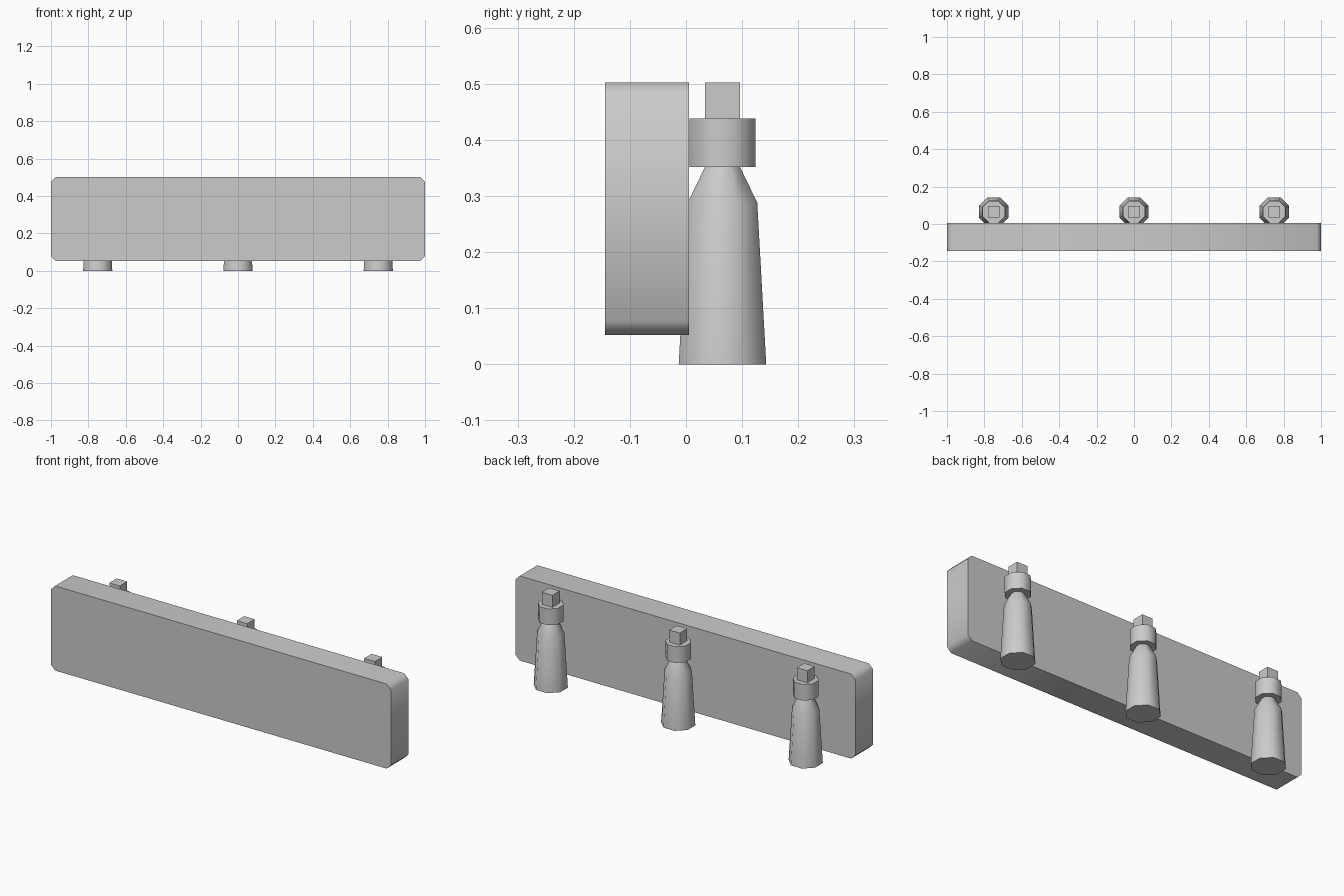
import bpy, bmesh, math

if "Cube" in bpy.data.objects:
    bpy.data.objects.remove(bpy.data.objects["Cube"])


def make_object(name, bm, angle=50):
    bmesh.ops.recalc_face_normals(bm, faces=bm.faces)
    mesh = bpy.data.meshes.new(name)
    bm.to_mesh(mesh)
    bm.free()
    ob = bpy.data.objects.new(name, mesh)
    bpy.context.collection.objects.link(ob)
    bpy.ops.object.select_all(action='DESELECT')
    ob.select_set(True)
    bpy.context.view_layer.objects.active = ob
    bpy.ops.object.shade_smooth_by_angle(angle=math.radians(angle))
    return ob


def loft(name, x, y, sides, profile, angle=50):
    """Stack flat-sided rings; profile holds (half width, z)."""
    bm = bmesh.new()
    rings = []
    for half, z in profile:
        r = half / math.cos(math.pi / sides)
        turn = [2 * math.pi * (i + 0.5) / sides for i in range(sides)]
        rings.append([bm.verts.new((x + r * math.cos(a), y + r * math.sin(a), z))
                      for a in turn])
    for low, high in zip(rings, rings[1:]):
        for i in range(sides):
            j = (i + 1) % sides
            bm.faces.new((low[i], low[j], high[j], high[i]))
    bm.faces.new(rings[0][::-1])
    bm.faces.new(rings[-1])
    return make_object(name, bm, angle)


# Long panel: chamfered outline pushed back in y
x, z0, z1, c = 1.0, 0.052, 0.502, 0.025
outline = [(-x + c, z0), (x - c, z0), (x, z0 + c), (x, z1 - c),
           (x - c, z1), (-x + c, z1), (-x, z1 - c), (-x, z0 + c)]
bm = bmesh.new()
front = bm.faces.new([bm.verts.new((px, -0.144, pz)) for px, pz in outline])
back = bmesh.ops.extrude_face_region(bm, geom=[front], use_keep_orig=True)
bmesh.ops.translate(bm, vec=(0, 0.149, 0),
                    verts=[v for v in back['geom'] if isinstance(v, bmesh.types.BMVert)])
make_object("panel", bm)

# Three bottle-shaped posts behind the panel
for side, px in (("left", -0.75), ("middle", 0.0), ("right", 0.75)):
    py = 0.065
    loft(f"{side}_post_body", px, py, 8, [(0.078, 0), (0.062, 0.288), (0.031, 0.352)])
    loft(f"{side}_post_collar", px, py, 8, [(0.059, 0.352), (0.059, 0.438)])
    loft(f"{side}_post_cap", px, py, 4, [(0.031, 0.438), (0.031, 0.502)], 30)
